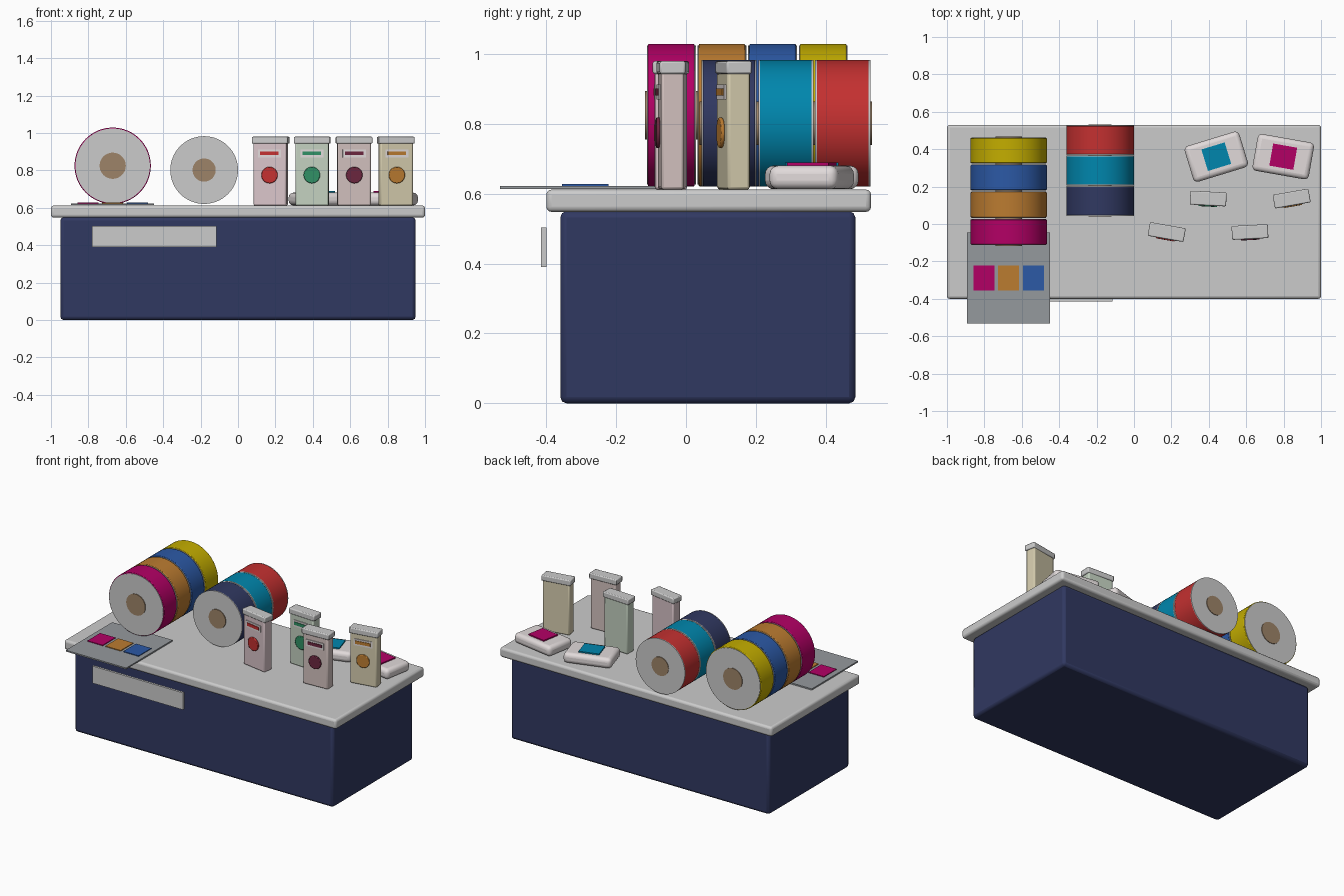
import bpy, math
from mathutils import Matrix, Vector

if "Cube" in bpy.data.objects:
    bpy.data.objects.remove(bpy.data.objects["Cube"])

mats = {}
COLORS = {
    "navy": (0.03, 0.04, 0.12), "magenta": (0.45, 0.0, 0.13), "orange": (0.5, 0.2, 0.03),
    "blue": (0.025, 0.1, 0.38), "yellow": (0.55, 0.42, 0.0), "teal": (0.0, 0.24, 0.42),
    "red": (0.55, 0.03, 0.03), "green": (0.03, 0.28, 0.13), "maroon": (0.15, 0.02, 0.05),
    "tan": (0.34, 0.23, 0.14), "pink": (0.7, 0.56, 0.59), "mint": (0.55, 0.64, 0.53),
    "blush": (0.65, 0.54, 0.52), "cream": (0.66, 0.6, 0.42), "white": (0.75, 0.7, 0.7),
    "slate": (0.3, 0.32, 0.34),
}


def finish(ob, name, color, bevel, segs):
    ob.name = name
    if color:
        if color not in mats:
            mats[color] = bpy.data.materials.new(color)
            mats[color].diffuse_color = (*COLORS[color], 1)
        ob.data.materials.append(mats[color])
    if bevel:
        m = ob.modifiers.new("bevel", "BEVEL")
        m.width, m.segments = bevel, segs
    bpy.ops.object.shade_smooth_by_angle(angle=math.radians(35))
    return ob


def box(name, lo, hi, color=None, bevel=0, segs=2, frame=None):
    lo, hi = Vector(lo), Vector(hi)
    bpy.ops.mesh.primitive_cube_add(size=1)
    ob = bpy.context.object
    m = Matrix.Translation((lo + hi) / 2) @ Matrix.Diagonal((*(hi - lo), 1))
    ob.data.transform(m)
    if frame:
        ob.matrix_world = frame
    return finish(ob, name, color, bevel, segs)


def disc(name, x, z, r, y0, y1, color=None, bevel=0, frame=None, verts=64):
    bpy.ops.mesh.primitive_cylinder_add(vertices=verts, radius=r, depth=y1 - y0)
    ob = bpy.context.object
    ob.data.transform(Matrix.Translation((x, (y0 + y1) / 2, z)) @ Matrix.Rotation(math.pi / 2, 4, 'X'))
    if frame:
        ob.matrix_world = frame
    return finish(ob, name, color, bevel, 2)


# Counter
box("counter_base", (-0.95, -0.36, 0), (0.95, 0.485, 0.55), "navy", 0.018)
box("counter_top", (-1, -0.4, 0.548), (1, 0.53, 0.612), None, 0.015, 3)
box("front_plate", (-0.78, -0.415, 0.39), (-0.115, -0.4, 0.503))


# Rolls lying with their axes front to back
def roll_row(prefix, x, z, r, face_r, hub_r, y, width, pitch, colors):
    for i, c in enumerate(colors):
        a = y + i * pitch
        b = a + width
        disc(f"{prefix}_roll_{c}", x, z, r, a + 0.003, b - 0.003, c, 0.004)
        disc(f"{prefix}_end_front_{i}", x, z, face_r, a, a + 0.005)
        disc(f"{prefix}_end_back_{i}", x, z, face_r, b - 0.005, b)
    disc(f"{prefix}_core", x, z, hub_r, y - 0.005, b + 0.004, "tan")


roll_row("large", -0.67, 0.825, 0.204, 0.199, 0.07, -0.112, 0.14, 0.145,
         ["magenta", "orange", "blue", "yellow"])
roll_row("small", -0.181, 0.802, 0.181, 0.181, 0.062, 0.044, 0.158, 0.163,
         ["navy", "teal", "red"])

# Swatch card overhanging the front edge
box("swatch_card", (-0.893, -0.532, 0.614), (-0.45, -0.045, 0.623), "slate")
for x, c in ((-0.802, "magenta"), (-0.67, "orange"), (-0.538, "blue")):
    box(f"swatch_{c}", (x - 0.056, -0.355, 0.622), (x + 0.056, -0.222, 0.628), c)

# Upright cartons with cap, window, stripe and round badge
for i, (x, y, rot, body, accent) in enumerate((
        (0.175, -0.043, -10, "pink", "red"), (0.397, 0.136, -3, "mint", "green"),
        (0.62, -0.043, 3, "blush", "maroon"), (0.843, 0.136, 10, "cream", "orange"))):
    f = Matrix.Translation((x, y, 0)) @ Matrix.Rotation(math.radians(rot), 4, 'Z')
    box(f"carton_body_{i}", (-0.089, -0.033, 0.612), (0.089, 0.033, 0.95), body, 0.008, 2, f)
    box(f"carton_cap_{i}", (-0.097, -0.037, 0.943), (0.097, 0.037, 0.98), None, 0.006, 2, f)
    box(f"carton_window_{i}", (-0.062, -0.038, 0.87), (0.062, -0.032, 0.913), "white", 0, 2, f)
    box(f"carton_stripe_{i}", (-0.05, -0.042, 0.882), (0.05, -0.037, 0.902), accent, 0, 2, f)
    disc(f"carton_badge_{i}", 0, 0.775, 0.044, -0.043, -0.032, accent, 0.004, f, 32)

# Soft packs lying flat
for i, (x, y, rot, c) in enumerate(((0.44, 0.36, 17, "teal"), (0.798, 0.36, -10, "magenta"))):
    f = Matrix.Translation((x, y, 0)) @ Matrix.Rotation(math.radians(rot), 4, 'Z')
    box(f"pack_{i}", (-0.153, -0.1, 0.613), (0.153, 0.1, 0.681), "white", 0.025, 4, f)
    box(f"pack_label_{i}", (-0.065, -0.06, 0.678), (0.065, 0.06, 0.689), c, 0, 2, f)

for m in bpy.data.materials:
    if m.users and not m.is_grease_pencil:
        m.use_nodes = True
        m.node_tree.nodes["Principled BSDF"].inputs["Base Color"].default_value = m.diffuse_color
